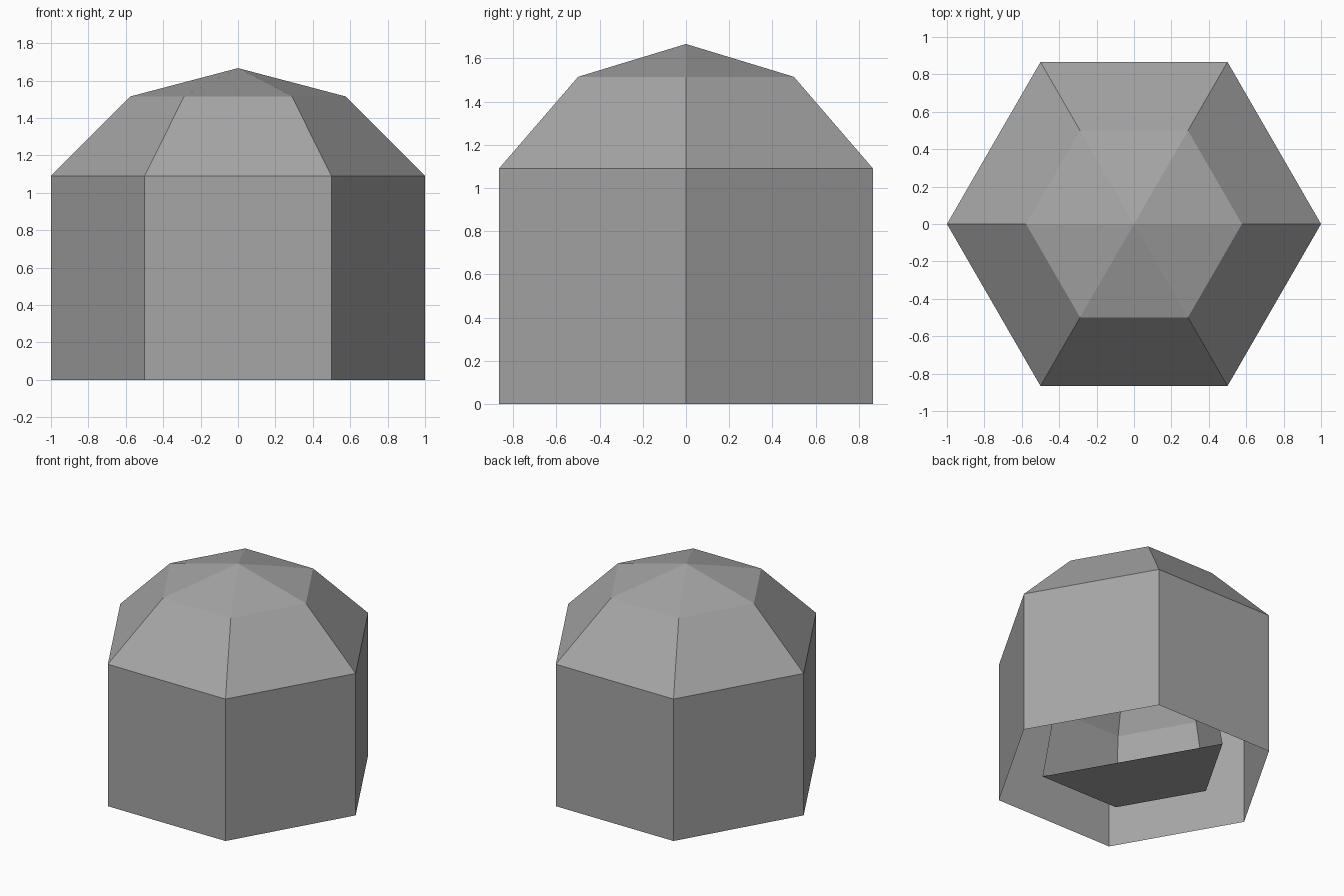
import bpy, bmesh, math

cube = bpy.data.objects.get("Cube")
if cube:
    bpy.data.objects.remove(cube, do_unlink=True)

grey = bpy.data.materials.new("plain_grey")
grey.use_nodes = True
grey.diffuse_color = (0.38, 0.38, 0.38, 1)
grey.node_tree.nodes["Principled BSDF"].inputs["Base Color"].default_value = (0.38, 0.38, 0.38, 1)


def six_sided_shell(name, profile, apex, first=0, sides=6, floor=False, centre=(0, 0)):
    """Sweep a (radius, height) profile over some sides of a hexagon, closed by an apex."""
    bm = bmesh.new()
    cx, cy = centre
    count = sides if sides == 6 else sides + 1
    rings = []
    for radius, z in profile:
        angles = [math.radians(first + 60 * i) for i in range(count)]
        rings.append([bm.verts.new((cx + radius * math.cos(a), cy + radius * math.sin(a), z))
                      for a in angles])
    top = bm.verts.new((cx, cy, apex))
    for i in range(sides):
        j = (i + 1) % count
        for low, high in zip(rings, rings[1:]):
            bm.faces.new((low[i], low[j], high[j], high[i]))
        bm.faces.new((rings[-1][i], rings[-1][j], top))
    if floor:
        bm.faces.new(rings[0][::-1])
    mesh = bpy.data.meshes.new(name)
    bm.to_mesh(mesh)
    bm.free()
    mesh.materials.append(grey)
    obj = bpy.data.objects.new(name, mesh)
    bpy.context.collection.objects.link(obj)
    return obj


# Outer walls and faceted dome, open underneath
six_sided_shell("outer_dome", [(1, 0), (1, 1.09), (0.577, 1.515)], 1.667)

# Half dome inside, with a floor and one open side
six_sided_shell("inner_half_dome", [(0.667, 0.11), (0.578, 0.63), (0.333, 1.01)], 1.15,
                first=120, sides=3, floor=True, centre=(0.025, 0.014))
